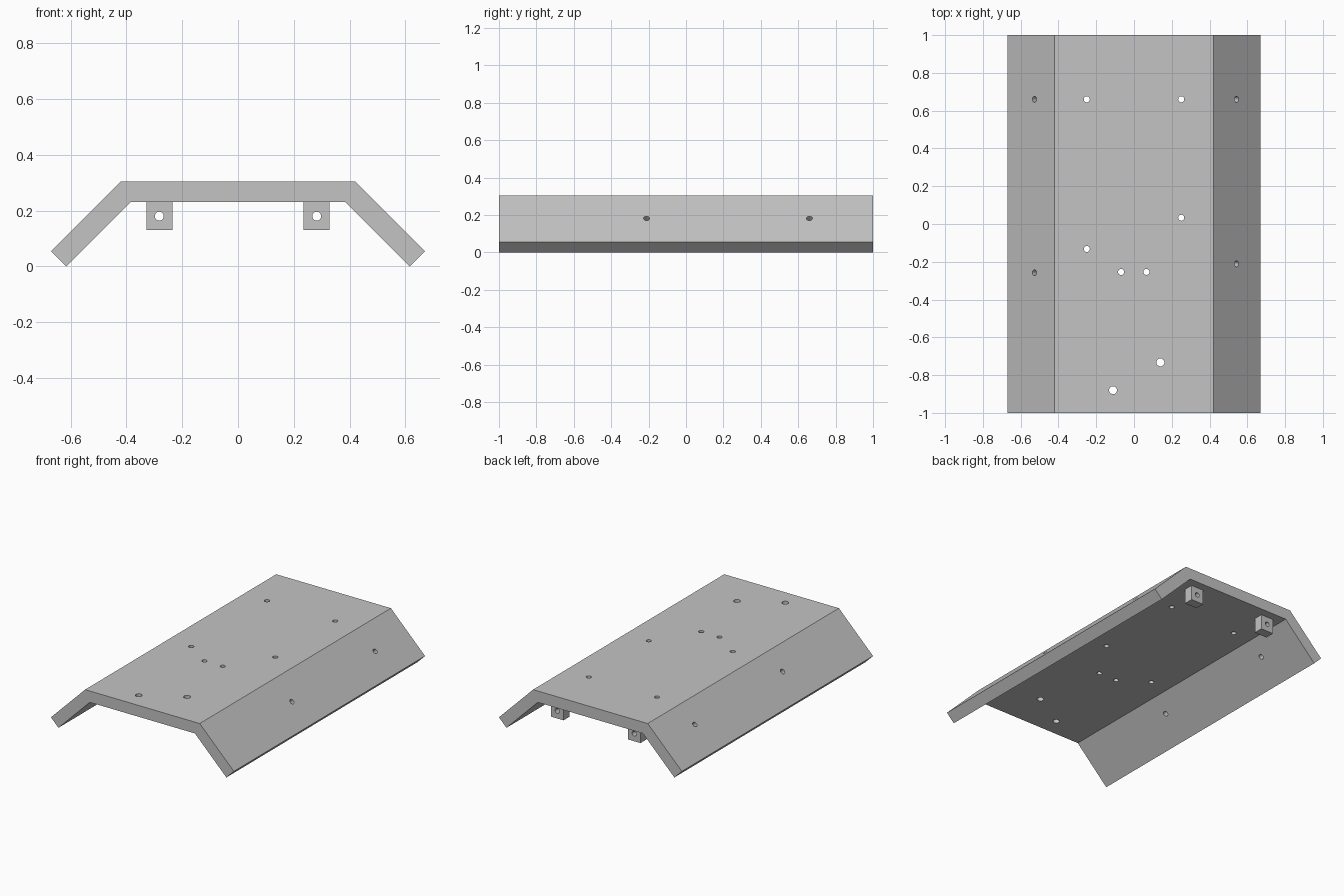
import bpy, bmesh
from math import radians
from mathutils import Matrix, Vector

if "Cube" in bpy.data.objects:
    bpy.data.objects.remove(bpy.data.objects["Cube"], do_unlink=True)

grey = bpy.data.materials.new("plain grey")
grey.use_nodes = True
colour = (0.55, 0.55, 0.55, 1)
grey.diffuse_color = colour
grey.node_tree.nodes["Principled BSDF"].inputs["Base Color"].default_value = colour


def make_object(name, bm):
    bmesh.ops.recalc_face_normals(bm, faces=bm.faces)
    mesh = bpy.data.meshes.new(name)
    bm.to_mesh(mesh)
    bm.free()
    mesh.materials.append(grey)
    obj = bpy.data.objects.new(name, mesh)
    bpy.context.collection.objects.link(obj)
    return obj


def extrude_profile(name, points, y0, y1):
    """Extrude an x-z outline along y."""
    bm = bmesh.new()
    face = bm.faces.new([bm.verts.new((x, y0, z)) for x, z in points])
    grown = bmesh.ops.extrude_face_region(bm, geom=[face])["geom"]
    moved = [v for v in grown if isinstance(v, bmesh.types.BMVert)]
    bmesh.ops.translate(bm, vec=(0, y1 - y0, 0), verts=moved)
    return make_object(name, bm)


def drill(obj, holes):
    """Cut round holes, each given as centre, axis and radius."""
    bm = bmesh.new()
    for centre, axis, radius in holes:
        turn = Vector(axis).to_track_quat("Z", "Y").to_matrix().to_4x4()
        bmesh.ops.create_cone(bm, cap_ends=True, segments=24, radius1=radius,
                              radius2=radius, depth=0.3,
                              matrix=Matrix.Translation(centre) @ turn)
    cutter = make_object(obj.name + "_drill", bm)
    cutter.hide_render = True
    mod = obj.modifiers.new("holes", "BOOLEAN")
    mod.operation = "DIFFERENCE"
    mod.solver = "EXACT"
    mod.object = cutter
    bpy.ops.object.select_all(action="DESELECT")
    bpy.context.view_layer.objects.active = obj
    obj.select_set(True)
    bpy.ops.object.modifier_apply(modifier=mod.name)
    bpy.data.objects.remove(cutter, do_unlink=True)
    bpy.ops.object.shade_smooth_by_angle(angle=radians(30))


# Bent plate: flat deck with a flap sloping down on each side
half = [(0.67, 0.055), (0.42, 0.305)]
inner = [(0.385, 0.23), (0.615, 0)]
outline = half + [(-x, z) for x, z in half[::-1] + inner[::-1]] + inner
plate = extrude_profile("bent_plate", outline, -1, 1)

# Deck holes, two of them larger
small, large = 0.016, 0.021
deck = [(-0.25, 0.66, small), (0.25, 0.66, small), (0.25, 0.033, small),
        (-0.25, -0.132, small), (-0.068, -0.254, small), (0.066, -0.254, small),
        (0.14, -0.733, large), (-0.111, -0.88, large)]
holes = [((x, y, 0.27), (0, 0, 1), r) for x, y, r in deck]

# Flap holes, square to the slope
for x, y in [(-0.527, 0.66), (-0.527, -0.258), (0.543, 0.66), (0.543, -0.211)]:
    side = 1 if x > 0 else -1
    holes.append(((x, y, 0.725 - abs(x)), (side, 0, 1), small))
drill(plate, holes)

# Pair of drilled lugs under the rear of the deck
for side, label in ((1, "left"), (-1, "right")):
    x0, x1 = side * 0.235, side * 0.328
    lug = extrude_profile(label + "_lug", [(x0, 0.13), (x1, 0.13), (x1, 0.23), (x0, 0.23)],
                          0.882, 0.945)
    drill(lug, [((side * 0.282, 0.91, 0.18), (0, 1, 0), small)])
